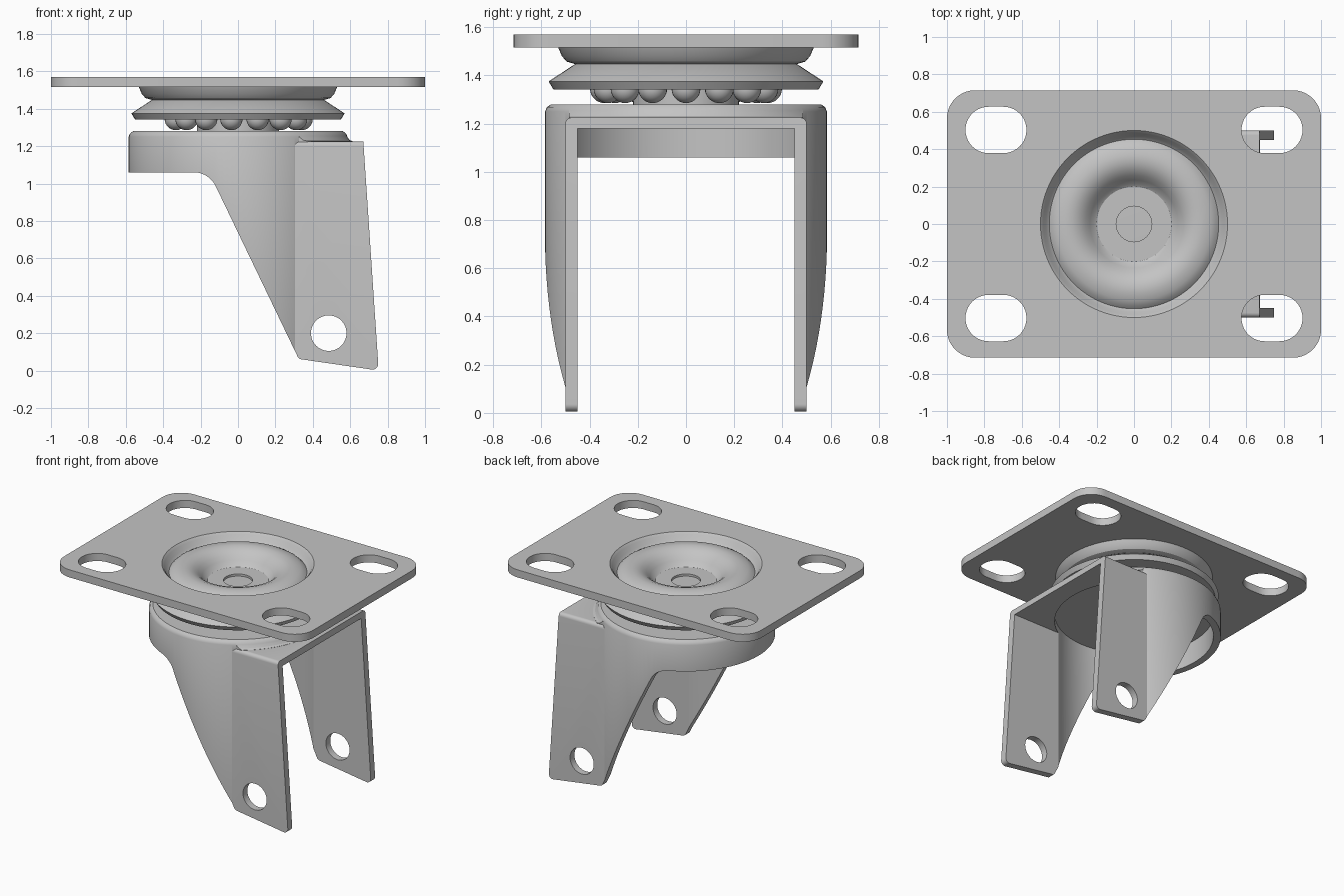
import bpy, bmesh, math
from mathutils import Vector

if "Cube" in bpy.data.objects:
    bpy.data.objects.remove(bpy.data.objects["Cube"], do_unlink=True)

steel = bpy.data.materials.new("grey_steel")
steel.use_nodes = True
steel.diffuse_color = (0.55, 0.55, 0.55, 1)
steel.node_tree.nodes["Principled BSDF"].inputs["Base Color"].default_value = (0.55, 0.55, 0.55, 1)


def finish(name, bm):
    bmesh.ops.remove_doubles(bm, verts=bm.verts, dist=1e-5)
    bmesh.ops.recalc_face_normals(bm, faces=bm.faces)
    mesh = bpy.data.meshes.new(name)
    bm.to_mesh(mesh)
    bm.free()
    mesh.materials.append(steel)
    ob = bpy.data.objects.new(name, mesh)
    bpy.context.collection.objects.link(ob)
    return ob


def lathe(name, profile, steps=96):
    """Spin a closed (radius, height) profile round z."""
    bm = bmesh.new()
    rings = []
    for i in range(steps):
        a = math.tau * i / steps
        rings.append([bm.verts.new((r * math.cos(a), r * math.sin(a), z)) for r, z in profile])
    n = len(profile)
    for i in range(steps):
        p, q = rings[i], rings[(i + 1) % steps]
        for j in range(n):
            k = (j + 1) % n
            on_axis = [profile[j][0] == 0, profile[k][0] == 0]
            if all(on_axis):
                continue
            if on_axis[0]:
                bm.faces.new((p[j], p[k], q[k]))
            elif on_axis[1]:
                bm.faces.new((p[j], p[k], q[j]))
            else:
                bm.faces.new((p[j], p[k], q[k], q[j]))
    return finish(name, bm)


def rounded(corners, steps=10):
    """Round a polygon given as (u, v, radius) corners."""
    out = []
    n = len(corners)
    for i, (u, v, r) in enumerate(corners):
        c = Vector((u, v))
        if r == 0:
            out.append(c)
            continue
        a = (Vector(corners[i - 1][:2]) - c).normalized()
        b = (Vector(corners[(i + 1) % n][:2]) - c).normalized()
        half = a.angle(b) / 2
        mid = c + (a + b).normalized() * r / math.sin(half)
        start = c + a * r / math.tan(half) - mid
        end = c + b * r / math.tan(half) - mid
        sweep = start.angle(end)
        for s in range(steps + 1):
            t = s / steps
            out.append(mid + (start * math.sin((1 - t) * sweep) + end * math.sin(t * sweep)) / math.sin(sweep))
    return out


def prism(name, points, low, high, axis="z"):
    """Extrude an outline along z, or along y for an x-z outline."""
    bm = bmesh.new()
    put = (lambda p, d: (p[0], p[1], d)) if axis == "z" else (lambda p, d: (p[0], d, p[1]))
    a = [bm.verts.new(put(p, low)) for p in points]
    b = [bm.verts.new(put(p, high)) for p in points]
    bm.faces.new(a)
    bm.faces.new(b)
    for i in range(len(a)):
        j = (i + 1) % len(a)
        bm.faces.new((a[i], a[j], b[j], b[i]))
    return finish(name, bm)


def box(name, x0, x1, y, z0, z1):
    return prism(name, [(x0, -y), (x1, -y), (x1, y), (x0, y)], z0, z1)


def combine(ob, tool, operation):
    mod = ob.modifiers.new("cut", "BOOLEAN")
    mod.operation, mod.solver, mod.object = operation, "EXACT", tool
    bpy.context.view_layer.update()
    mesh = bpy.data.meshes.new_from_object(ob.evaluated_get(bpy.context.evaluated_depsgraph_get()))
    ob.modifiers.clear()
    ob.data = mesh
    bpy.data.objects.remove(tool, do_unlink=True)


def smooth(ob):
    bpy.ops.object.select_all(action="DESELECT")
    ob.select_set(True)
    bpy.context.view_layer.objects.active = ob
    bpy.ops.object.shade_smooth_by_angle(angle=math.radians(32))


# Mounting plate with four slots and a round opening
X, Y = 1.0, 0.715
plate = prism("mounting_plate", rounded([(-X, -Y, .15), (X, -Y, .15), (X, Y, .15), (-X, Y, .15)]), 1.515, 1.57)
for sx in (-1, 1):
    for sy in (-1, 1):
        cx, cy, w, h, r = sx * .738, sy * .503, .163, .124, .1235
        slot = rounded([(cx - w, cy - h, r), (cx + w, cy - h, r), (cx + w, cy + h, r), (cx - w, cy + h, r)])
        combine(plate, prism("slot", slot, 1.4, 1.7), "DIFFERENCE")
combine(plate, lathe("opening", [(0, 1.4), (.5, 1.4), (.5, 1.7), (0, 1.7)]), "DIFFERENCE")
smooth(plate)

# Pressed dish with ring bulge and central recess
smooth(lathe("pressed_dish", [
    (0, 1.41), (.095, 1.41), (.095, 1.45), (.2, 1.45), (.215, 1.46), (.235, 1.485), (.26, 1.512),
    (.29, 1.535), (.33, 1.55), (.37, 1.55), (.41, 1.54), (.435, 1.527), (.453, 1.51),
    (.47, 1.525), (.485, 1.555), (.5, 1.57), (.53, 1.515), (.515, 1.48), (.495, 1.457),
    (.46, 1.447), (0, 1.38)]))

# Upper bearing race, pivot and balls
smooth(lathe("bearing_race", [
    (0, 1.43), (.44, 1.45), (.46, 1.447), (.57, 1.375), (.55, 1.342), (.41, 1.342), (.39, 1.37), (0, 1.37)]))
smooth(lathe("pivot_post", [(0, 1.26), (.22, 1.26), (.22, 1.4), (0, 1.4)], 48))
for i in range(15):
    a = math.tau * i / 15
    bm = bmesh.new()
    bmesh.ops.create_uvsphere(bm, u_segments=24, v_segments=14, radius=.06)
    ball = finish("bearing_ball", bm)
    ball.location = (.34 * math.cos(a), .34 * math.sin(a), 1.345)
    smooth(ball)

# Fork: round housing joined to a flat-sided front
fork = lathe("fork", [(0, -.1), (.585, -.1), (.585, 1.25), (.577, 1.268), (.56, 1.28), (0, 1.28)], 128)
front = rounded([(-.5, -.1, 0), (.5, -.1, 0), (.5, 1.225, .025), (-.5, 1.225, .025)], 5)
bm = bmesh.new()
ends = [[bm.verts.new((x, p[0], p[1])) for p in front] for x in (.298, .9)]
for end in ends:
    bm.faces.new(end)
for i in range(len(front)):
    j = (i + 1) % len(front)
    bm.faces.new((ends[0][i], ends[0][j], ends[1][j], ends[1][i]))
combine(fork, finish("front_block", bm), "UNION")

# Fillet between housing and front shelf
fillet = lathe("fillet", [(0, 1.2), (.612, 1.2), (.612, 1.226), (.597, 1.232), (.588, 1.245), (.58, 1.26), (0, 1.26)], 128)
combine(fillet, box("limit", .31, .8, .485, 1, 1.5), "INTERSECT")
combine(fork, fillet, "UNION")

# Hollow out the fork, then trim to its side outline
combine(fork, lathe("hollow", [(0, -.3), (.535, -.3), (.535, 1.23), (0, 1.23)], 128), "DIFFERENCE")
combine(fork, box("gap", .285, 1.2, .45, -.3, 1.18), "DIFFERENCE")
outline = rounded([(-.8, 1.06, 0), (-.155, 1.06, .13), (.325, .062, .025), (.752, .0, .03),
                   (.67, 1.225, 0), (.67, 1.4, 0), (-.8, 1.4, 0)])
combine(fork, prism("side_outline", outline, -1, 1, "y"), "INTERSECT")
hole = [(.485 + .095 * math.cos(math.tau * i / 48), .2 + .095 * math.sin(math.tau * i / 48)) for i in range(48)]
combine(fork, prism("axle_hole", hole, -1, 1, "y"), "DIFFERENCE")
smooth(fork)
